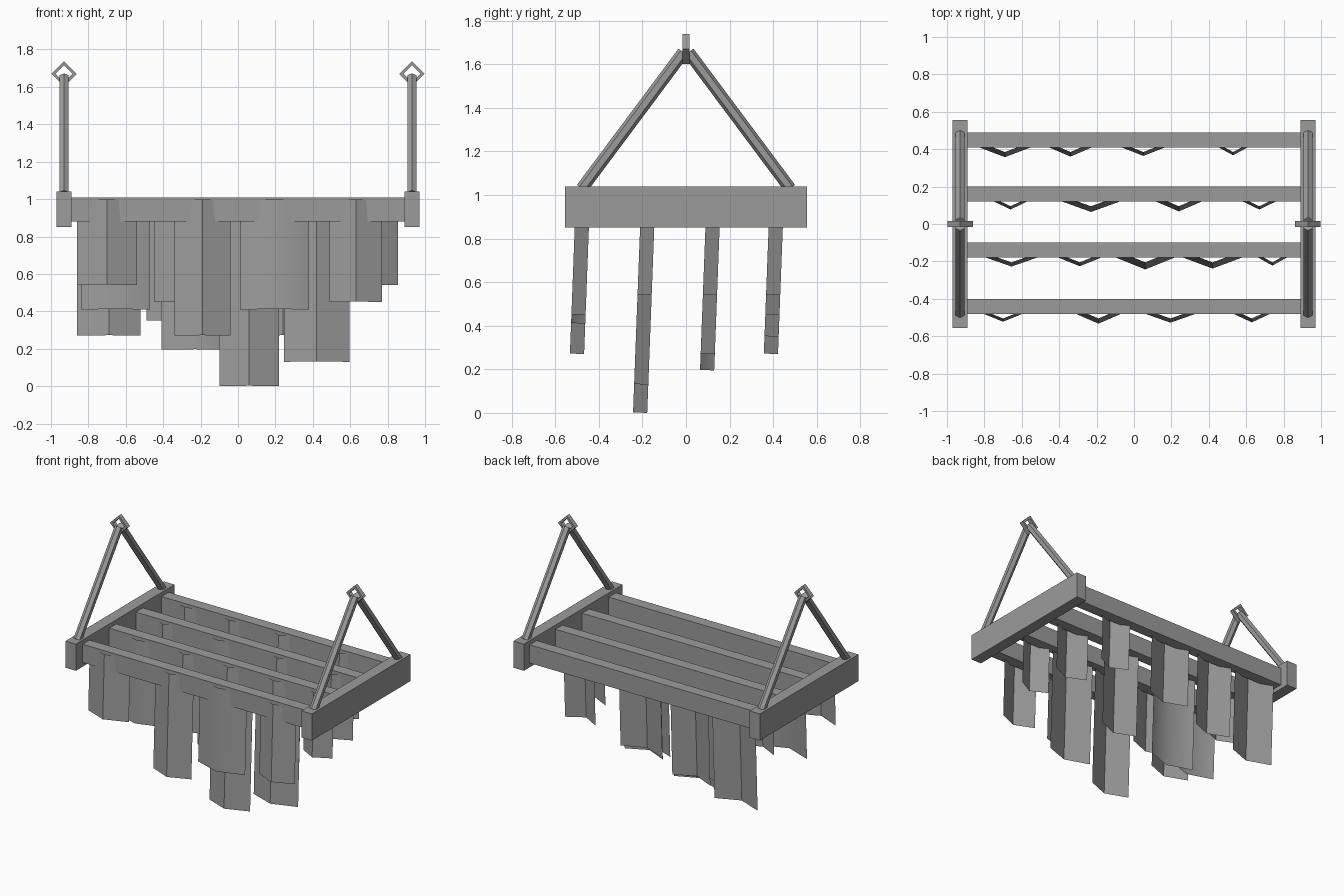
import bpy, bmesh, math
from mathutils import Vector, Matrix

if "Cube" in bpy.data.objects:
    bpy.data.objects.remove(bpy.data.objects["Cube"])

grey = bpy.data.materials.new("plain grey")
grey.diffuse_color = (0.33, 0.33, 0.33, 1)
grey.use_nodes = True
grey.node_tree.nodes["Principled BSDF"].inputs["Base Color"].default_value = grey.diffuse_color


def finish(name, bm, smooth=False, fix=True):
    if fix:
        bmesh.ops.recalc_face_normals(bm, faces=bm.faces)
    for f in bm.faces:
        f.smooth = smooth
    me = bpy.data.meshes.new(name)
    bm.to_mesh(me)
    bm.free()
    me.materials.append(grey)
    ob = bpy.data.objects.new(name, me)
    bpy.context.collection.objects.link(ob)
    return ob


def box(name, center, size):
    bm = bmesh.new()
    m = Matrix.Translation(center) @ Matrix.Diagonal((*size, 1))
    bmesh.ops.create_cube(bm, size=1, matrix=m)
    finish(name, bm)


def strut(name, a, b, r, n=6):
    # n-sided rod between two points, one corner facing up
    a, b = Vector(a), Vector(b)
    d = (b - a).normalized()
    side = Vector((1, 0, 0))
    up = side.cross(d)
    bm = bmesh.new()
    rings = []
    for p in (a, b):
        rings.append([bm.verts.new(p + r * (math.sin(t) * side + math.cos(t) * up))
                      for t in (2 * math.pi * i / n for i in range(n))])
    for i in range(n):
        j = (i + 1) % n
        bm.faces.new((rings[0][i], rings[0][j], rings[1][j], rings[1][i]))
    bm.faces.new(rings[0])
    bm.faces.new(rings[1])
    finish(name, bm)


def diamond_ring(name, x, z, outer, inner, half):
    bm = bmesh.new()
    loops = []
    for k in range(4):
        dx, dz = ((1, 0), (0, 1), (-1, 0), (0, -1))[k]
        loops.append([bm.verts.new((x + dx * r, y, z + dz * r))
                      for r, y in ((outer, -half), (outer, half), (inner, half), (inner, -half))])
    for k in range(4):
        a, b = loops[k], loops[(k + 1) % 4]
        for i in range(4):
            j = (i + 1) % 4
            bm.faces.new((a[i], a[j], b[j], b[i]))
    finish(name, bm)


def sheet(name, x, yc, width, bottom, smooth):
    # thin folded sheet, V-shaped in plan, leaning slightly forward
    top, depth, lean = 0.995, 0.065, 0.038
    bm = bmesh.new()
    rows = []
    for z in (bottom, top):
        rows.append([bm.verts.new((x + s * width / 2,
                                   yc - d - (1.0 - z) * lean,
                                   z + d * lean))
                     for s, d in ((-1, 0), (0, depth), (1, 0))])
    lo, hi = rows
    for i in range(2):
        bm.faces.new((lo[i], lo[i + 1], hi[i + 1], hi[i]))
    finish(name, bm, smooth, fix=False)


# end boards, hanging struts and rings
for s, side in ((-1, "left"), (1, "right")):
    x = s * 0.93
    box(side + "_end_board", (x, 0, 0.945), (0.082, 1.11, 0.19))
    for t, end in ((-1, "front"), (1, "back")):
        strut(f"{side}_{end}_strut", (x, t * 0.478, 1.03), (x, t * 0.012, 1.655), 0.028)
    diamond_ring(side + "_ring", x, 1.67, 0.068, 0.046, 0.016)

# cross rails with hanging sheets: (x, width, bottom height, smooth)
rows = {
    0.45: [(-0.69, 0.34, 0.27, 0), (-0.34, 0.30, 0.35, 0), (0.05, 0.33, 0.45, 0), (0.53, 0.24, 0.54, 0)],
    0.16: [(-0.66, 0.27, 0.54, 0), (-0.23, 0.36, 0.195, 1), (0.24, 0.30, 0.27, 0), (0.67, 0.27, 0.54, 0)],
    -0.14: [(-0.655, 0.37, 0.41, 1), (-0.29, 0.32, 0.45, 0), (0.06, 0.32, 0.0, 0),
            (0.42, 0.35, 0.13, 0), (0.74, 0.23, 0.54, 0)],
    -0.44: [(-0.70, 0.32, 0.54, 0), (-0.19, 0.30, 0.27, 0), (0.195, 0.37, 0.41, 1), (0.63, 0.28, 0.45, 0)],
}
for r, (y, items) in enumerate(rows.items(), 1):
    box(f"rail_{r}", (0, y, 0.945), (1.79, 0.08, 0.13))
    for k, (x, w, b, sm) in enumerate(items, 1):
        sheet(f"hanging_sheet_{r}_{k}", x, y, w, b, bool(sm))
